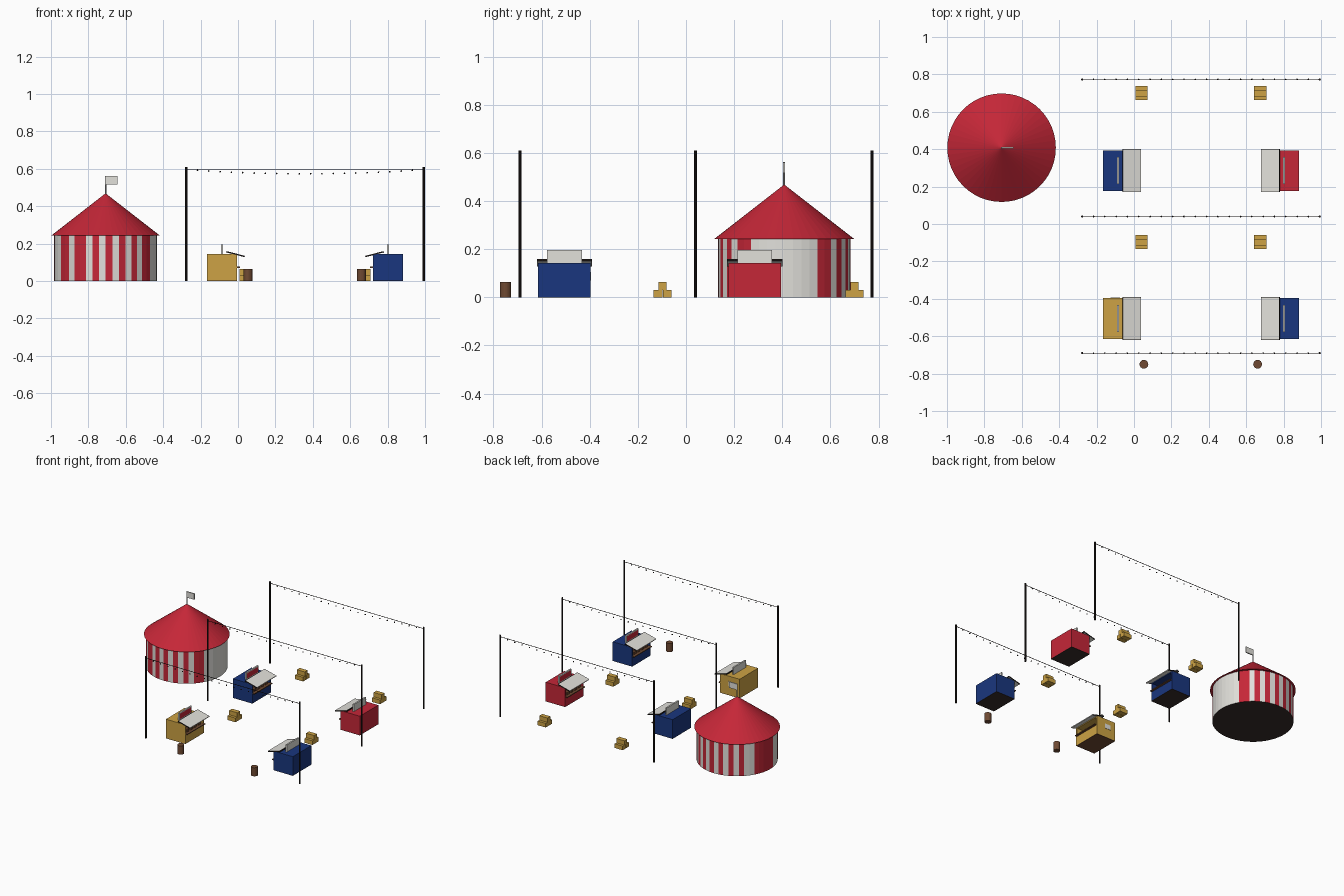
import bpy, bmesh, math
from mathutils import Vector, Matrix

if "Cube" in bpy.data.objects:
    bpy.data.objects.remove(bpy.data.objects["Cube"])


def mat(name, r, g, b):
    m = bpy.data.materials.new(name)
    m.diffuse_color = (r, g, b, 1)
    m.use_nodes = True
    m.node_tree.nodes["Principled BSDF"].inputs["Base Color"].default_value = m.diffuse_color
    return m


RED = mat("red", 0.56, 0.020, 0.039)
WHITE = mat("off_white", 0.76, 0.75, 0.71)
BLUE = mat("blue", 0.010, 0.037, 0.21)
GOLD = mat("straw_gold", 0.61, 0.365, 0.058)
BROWN = mat("wood_brown", 0.16, 0.068, 0.032)
DARK = mat("dark_wood", 0.040, 0.026, 0.023)
BLACK = mat("dark_iron", 0.014, 0.010, 0.009)
GREY = mat("grey", 0.40, 0.40, 0.40)


def finish(bm, name, *mats):
    bmesh.ops.recalc_face_normals(bm, faces=bm.faces)
    me = bpy.data.meshes.new(name)
    bm.to_mesh(me)
    bm.free()
    for m in mats:
        me.materials.append(m)
    ob = bpy.data.objects.new(name, me)
    bpy.context.collection.objects.link(ob)
    return ob


def add_box(bm, x0, x1, y0, y1, z0, z1):
    size = Matrix.Diagonal((abs(x1 - x0), y1 - y0, z1 - z0, 1))
    place = Matrix.Translation(((x0 + x1) / 2, (y0 + y1) / 2, (z0 + z1) / 2))
    bmesh.ops.create_cube(bm, size=1, matrix=place @ size)


def boxes(name, m, *dims):
    bm = bmesh.new()
    for d in dims:
        add_box(bm, *d)
    return finish(bm, name, m)


def add_cone(bm, x, y, z0, z1, r0, r1, seg):
    bmesh.ops.create_cone(bm, cap_ends=True, segments=seg, radius1=r0, radius2=r1,
                          depth=z1 - z0, matrix=Matrix.Translation((x, y, (z0 + z1) / 2)))


# Round tent: striped wall, stripes of equal width across x
TX, TY, R = -0.708, 0.408, 0.275
bm = bmesh.new()
add_cone(bm, TX, TY, 0, 0.245, R, R, 48)
for f in bm.faces:
    c = f.calc_center_median()
    if abs(f.normal.z) > 0.5:
        f.material_index = 2
    else:
        u = (c.x - TX) / R * 8
        if c.y < TY and u < -4.2:      # the front left stripes are shifted
            u += 0.9
        f.material_index = math.floor(u + 8) % 2
finish(bm, "tent_wall", RED, WHITE, DARK)

# Conical roof with flag
bm = bmesh.new()
add_cone(bm, TX, TY, 0.243, 0.467, 0.29, 0.002, 48)
finish(bm, "tent_roof", RED)
bm = bmesh.new()
add_cone(bm, TX, TY, 0.45, 0.562, 0.004, 0.004, 8)
finish(bm, "flag_pole", GREY)
boxes("flag", WHITE, (TX, TX + 0.063, TY - 0.004, TY + 0.004, 0.517, 0.561))

# Three rows of light strings between pole pairs
X0, X1 = -0.277, 0.993
for y in (-0.69, 0.04, 0.773):
    bm = bmesh.new()
    for x in (X0, X1):
        add_cone(bm, x, y, 0, 0.61, 0.006, 0.006, 8)
    finish(bm, "light_poles", BLACK)
    boxes("light_wire", BLACK, (X0, X1, y - 0.0014, y + 0.0014, 0.5966, 0.5994))
    bm = bmesh.new()
    for i in range(1, 21):
        t = i / 21
        z = 0.595 - 0.022 * 4 * t * (1 - t)
        bmesh.ops.create_icosphere(bm, subdivisions=1, radius=0.005,
                                   matrix=Matrix.Translation((X0 + t * (X1 - X0), y, z)))
    finish(bm, "light_bulbs", BLACK)


# Market stall; s is the direction along x in which the counter faces
def stall(back, s, yc, m, floor):
    def X(a):
        return back + s * a

    def B(a0, a1, b0, b1, z0, z1):
        return (min(X(a0), X(a1)), max(X(a0), X(a1)), yc + b0, yc + b1, z0, z1)

    h = 0.109
    boxes("stall_body", m,
          B(0, 0.16, -h, h, 0.002, 0.07),           # base
          B(0, 0.01, -h, h, 0.07, 0.143),           # back wall
          B(0.01, 0.16, -h, -h + 0.01, 0.07, 0.143),
          B(0.01, 0.16, h - 0.01, h, 0.07, 0.143),
          B(0.01, 0.16, -h + 0.01, h - 0.01, 0.133, 0.143))
    boxes("stall_floor", floor, B(0, 0.16, -h, h, 0, 0.002))
    boxes("stall_interior", DARK, B(0.01, 0.10, -h + 0.01, h - 0.01, 0.07, 0.133))
    boxes("stall_counter", BROWN, B(0.10, 0.175, -h + 0.004, h - 0.004, 0.07, 0.076))
    boxes("stall_goods", BROWN, *[B(0.13, 0.155, b - 0.012, b + 0.012, 0.076, 0.095)
                                  for b in (-0.07, -0.025, 0.02, 0.065)])
    # Sloping awning with dark back and side trim
    place = (Matrix.Translation((X(0.154), yc, 0.1435))
             @ Matrix.Rotation(s * math.atan2(0.025, 0.096), 4, 'Y'))
    for name, colour, dims in (
            ("stall_awning", WHITE, [(-0.049, 0.049, -0.113, 0.113, -0.003, 0.003)]),
            ("awning_trim", BLACK, [(-0.049, 0.049, -0.115, -0.113, -0.004, 0.003),
                                    (-0.049, 0.049, 0.113, 0.115, -0.004, 0.003),
                                    (-s * 0.05 - 0.0015, -s * 0.05 + 0.0015,
                                     -0.115, 0.115, -0.006, 0.003)])):
        boxes(name, colour, *dims).matrix_world = place
    # Sign board on the roof: red inset panel on the counter side
    bm = bmesh.new()
    add_box(bm, *B(0.075, 0.086, -0.072, 0.072, 0.143, 0.196))
    front = [f for f in bm.faces if f.calc_center_median().x * s > X(0.0855) * s]
    bmesh.ops.inset_region(bm, faces=front, thickness=0.01)
    front[0].material_index = 1
    finish(bm, "stall_sign", WHITE, RED)


stall(-0.165, 1, 0.285, BLUE, DARK)
stall(-0.165, 1, -0.505, GOLD, BROWN)
stall(0.882, -1, 0.285, RED, DARK)
stall(0.882, -1, -0.505, BLUE, DARK)
boxes("side_notice", WHITE, (-0.125, -0.075, -0.397, -0.394, 0.07, 0.105))

# Straw bale stacks: two below, one on top
for x in (0.04, 0.675):
    for y in (0.70, -0.097):
        boxes("straw_bales", GOLD,
              (x - 0.033, x + 0.033, y - 0.037, y - 0.001, 0, 0.031),
              (x - 0.033, x + 0.033, y + 0.001, y + 0.037, 0, 0.031),
              (x - 0.033, x + 0.033, y - 0.017, y + 0.017, 0.031, 0.063))

# Plain barrels
for x in (0.053, 0.661):
    bm = bmesh.new()
    add_cone(bm, x, -0.75, 0, 0.064, 0.0235, 0.0235, 16)
    finish(bm, "barrel", BROWN)
